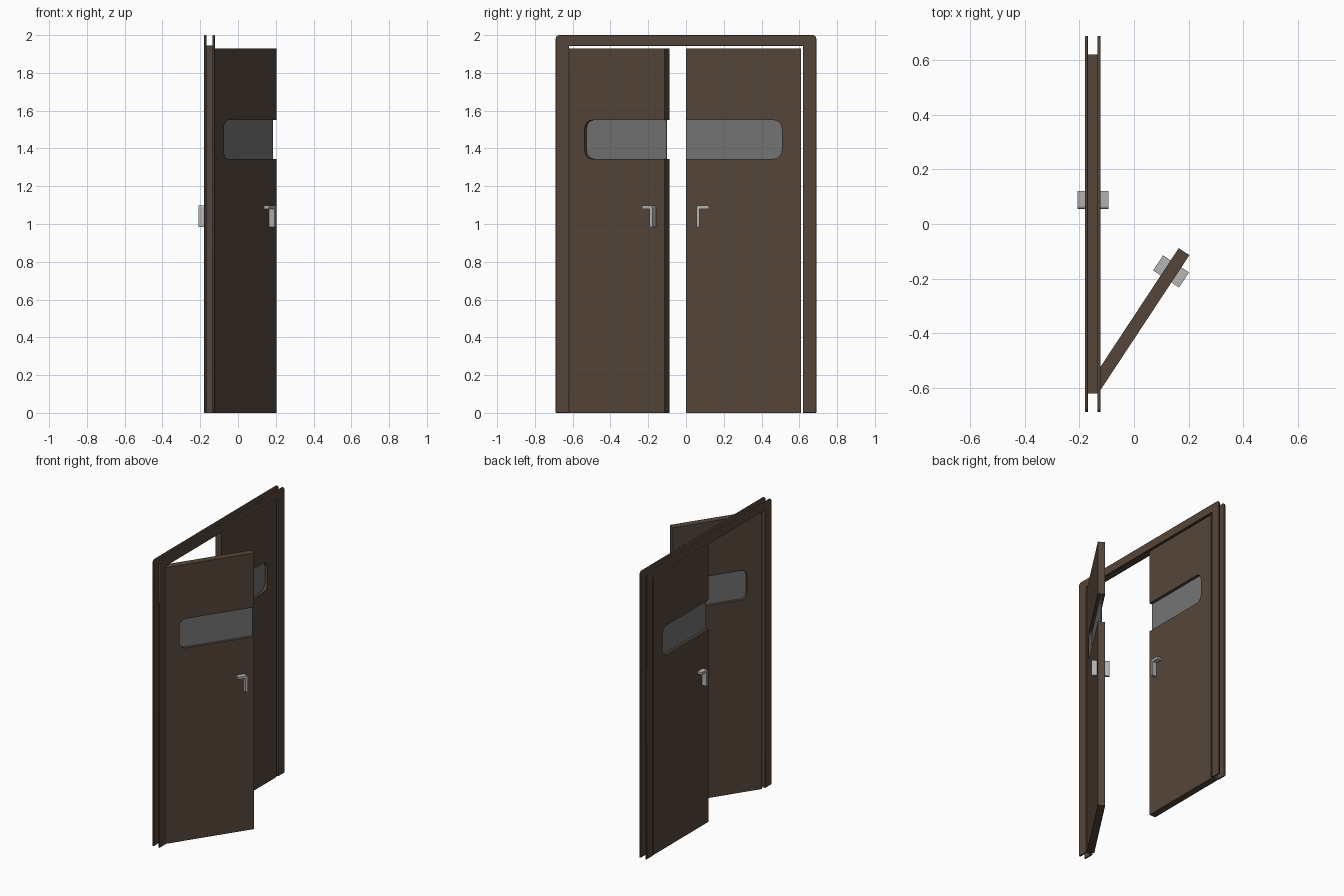
import bpy, bmesh, math
from mathutils import Vector

if "Cube" in bpy.data.objects:
    bpy.data.objects.remove(bpy.data.objects["Cube"])


def material(name, rgb):
    m = bpy.data.materials.new(name)
    m.diffuse_color = (*rgb, 1)
    m.use_nodes = True
    m.node_tree.nodes["Principled BSDF"].inputs["Base Color"].default_value = m.diffuse_color
    return m


WOOD = material("dark brown wood", (0.091, 0.061, 0.042))
GLASS = material("grey glass", (0.175, 0.175, 0.175))
METAL = material("light grey metal", (0.46, 0.46, 0.46))


def fillet(corners, steps=6):
    """Round each (y, z, radius) corner of a closed right-angled outline."""
    out = []
    for i, (y, z, r) in enumerate(corners):
        p = Vector((y, z))
        if r == 0:
            out.append(p)
            continue
        a = (Vector(corners[i - 1][:2]) - p).normalized() * r
        b = (Vector(corners[(i + 1) % len(corners)][:2]) - p).normalized() * r
        for k in range(steps + 1):
            t = math.pi / 2 * k / steps
            out.append(p + a * (1 - math.sin(t)) + b * (1 - math.cos(t)))
    return out


def slab(name, corners, depth, mat, loc, side=1, angle=0, bevel=0):
    """Extrude a y-z outline along x, centred on the object origin."""
    bm = bmesh.new()
    face = bm.faces.new([bm.verts.new((-depth / 2, side * p.x, p.y)) for p in fillet(corners)])
    ext = bmesh.ops.extrude_face_region(bm, geom=[face])
    bmesh.ops.translate(bm, vec=(depth, 0, 0),
                        verts=[v for v in ext["geom"] if isinstance(v, bmesh.types.BMVert)])
    bmesh.ops.recalc_face_normals(bm, faces=bm.faces)
    me = bpy.data.meshes.new(name)
    bm.to_mesh(me)
    bm.free()
    me.materials.append(mat)
    ob = bpy.data.objects.new(name, me)
    bpy.context.collection.objects.link(ob)
    ob.location = loc
    ob.rotation_euler.z = angle
    if bevel:
        mod = ob.modifiers.new("soft edges", "BEVEL")
        mod.width, mod.segments, mod.limit_method = bevel, 2, "ANGLE"
    bpy.context.view_layer.objects.active = ob
    ob.select_set(True)
    bpy.ops.object.shade_smooth_by_angle(angle=math.radians(35))
    ob.select_set(False)
    return ob


def arch(outer, top, inner, inner_top, r=0):
    return [(-outer, 0, 0), (-outer, top, r), (outer, top, r), (outer, 0, 0),
            (inner, 0, 0), (inner, inner_top, 0), (-inner, inner_top, 0), (-inner, 0, 0)]


X = -0.151          # centre plane of the frame
HINGE = 0.609       # hinge distance from the middle
L, H = 0.608, 1.93  # leaf width and height
W0, Z0, Z1, R = 0.102, 1.345, 1.55, 0.045   # window start, bottom, top, corner

# Casings on both faces of the wall, and the thin jamb lining between them
for name, dx in (("inner_casing", 0.0225), ("outer_casing", -0.0225)):
    slab(name, arch(0.69, 2.0, 0.619, 1.943, 0.02), 0.011, WOOD, (X + dx, 0, 0), bevel=0.003)
slab("jamb", arch(0.6225, 1.9455, 0.619, 1.942), 0.036, WOOD, (X, 0, 0))

# Outlines measured from the hinge edge towards the free edge
leaf = [(0, 0, 0), (L, 0, 0), (L, Z0, 0), (W0, Z0, R), (W0, Z1, R), (L, Z1, 0), (L, H, 0), (0, H, 0)]
pane = [(L, Z0, 0), (W0, Z0, R), (W0, Z1, R), (L, Z1, 0)]
a, b, t = L - 0.054, L - 0.12, 0.017
handle = [(a, 0.983, 0), (a, 1.097, 0.012), (b, 1.097, 0), (b, 1.097 - t, 0),
          (a - t, 1.097 - t, 0.003), (a - t, 0.983, 0)]

# Two leaves: one closed, one swung open
for name, side, angle in (("closed", -1, 0), ("open", 1, -math.radians(33.4))):
    loc = (X, -side * HINGE, 0)
    slab(name + "_leaf", leaf, 0.047, WOOD, loc, side, angle)
    slab(name + "_window", pane, 0.006, GLASS, loc, side, angle)
    slab(name + "_handle", handle, 0.114, METAL, loc, side, angle)
